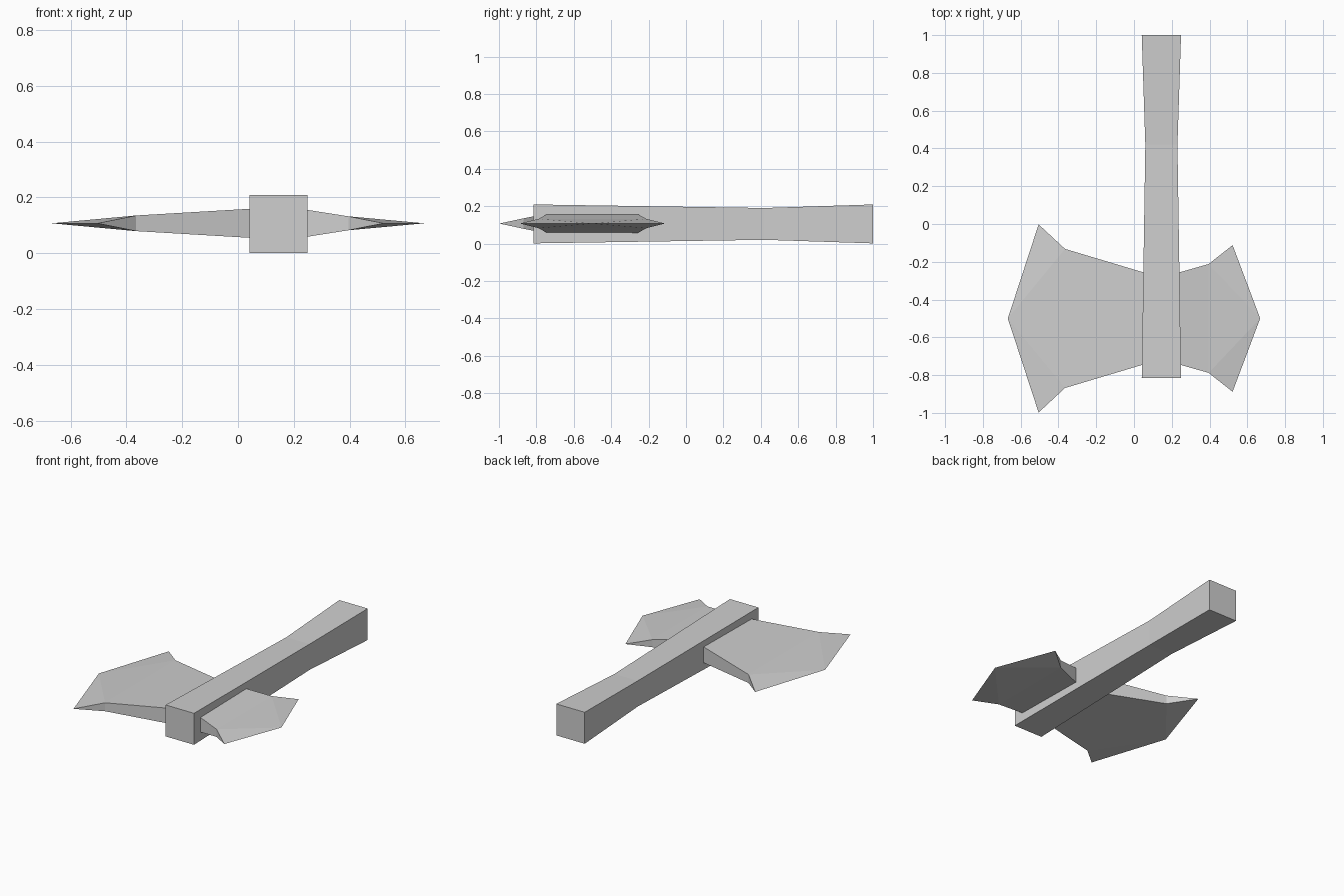
import bpy, bmesh

cube = bpy.data.objects.get("Cube")
if cube:
    bpy.data.objects.remove(cube, do_unlink=True)

CX, CZ, BLADE_Y = 0.145, 0.105, -0.5

grey = bpy.data.materials.new("light grey")
grey.use_nodes = True
COLOR = (0.62, 0.62, 0.62, 1)
grey.diffuse_color = COLOR
grey.node_tree.nodes["Principled BSDF"].inputs["Base Color"].default_value = COLOR


def finish(bm, name):
    bmesh.ops.recalc_face_normals(bm, faces=bm.faces)
    mesh = bpy.data.meshes.new(name)
    bm.to_mesh(mesh)
    bm.free()
    mesh.materials.append(grey)
    obj = bpy.data.objects.new(name, mesh)
    bpy.context.collection.objects.link(obj)
    return obj


def bridge(bm, a, b):
    for i in range(4):
        j = (i + 1) % 4
        bm.faces.new((a[i], a[j], b[j], b[i]))


def ring(bm, corners):
    return [bm.verts.new(c) for c in corners]


# Square handle, waisted towards the grip
bm = bmesh.new()
rings = []
for y, h in ((-0.815, 0.104), (0.42, 0.085), (1.0, 0.104)):
    rings.append(ring(bm, [(CX + sx * h, y, CZ + sz * h)
                           for sx, sz in ((-1, -1), (1, -1), (1, 1), (-1, 1))]))
for a, b in zip(rings, rings[1:]):
    bridge(bm, a, b)
bm.faces.new(rings[0])
bm.faces.new(rings[-1])
finish(bm, "handle")


# Blade: tapering slab that closes to a pointed cutting edge
def blade(name, sections, tip, edge_x):
    bm = bmesh.new()
    rings = [ring(bm, [(x, BLADE_Y + sy * w, CZ + 0.002 + sz * t)
                       for sy, sz in ((-1, -1), (1, -1), (1, 1), (-1, 1))])
             for x, w, t in sections]
    root, neck = rings
    bridge(bm, root, neck)
    bm.faces.new(root)
    front, back = [bm.verts.new((tip[0], BLADE_Y + s * tip[1], CZ + 0.002)) for s in (-1, 1)]
    edge = bm.verts.new((edge_x, BLADE_Y, CZ + 0.002))
    for f, b in ((neck[0], neck[1]), (neck[3], neck[2])):
        bm.faces.new((f, b, edge))
        bm.faces.new((f, edge, front))
        bm.faces.new((b, back, edge))
    bm.faces.new((neck[0], neck[3], front))
    bm.faces.new((neck[1], neck[2], back))
    return finish(bm, name)


blade("large_blade", [(0.06, 0.241, 0.053), (-0.365, 0.368, 0.028)], (-0.505, 0.498), -0.668)
blade("small_blade", [(0.23, 0.241, 0.051), (0.395, 0.288, 0.025)], (0.522, 0.388), 0.668)
